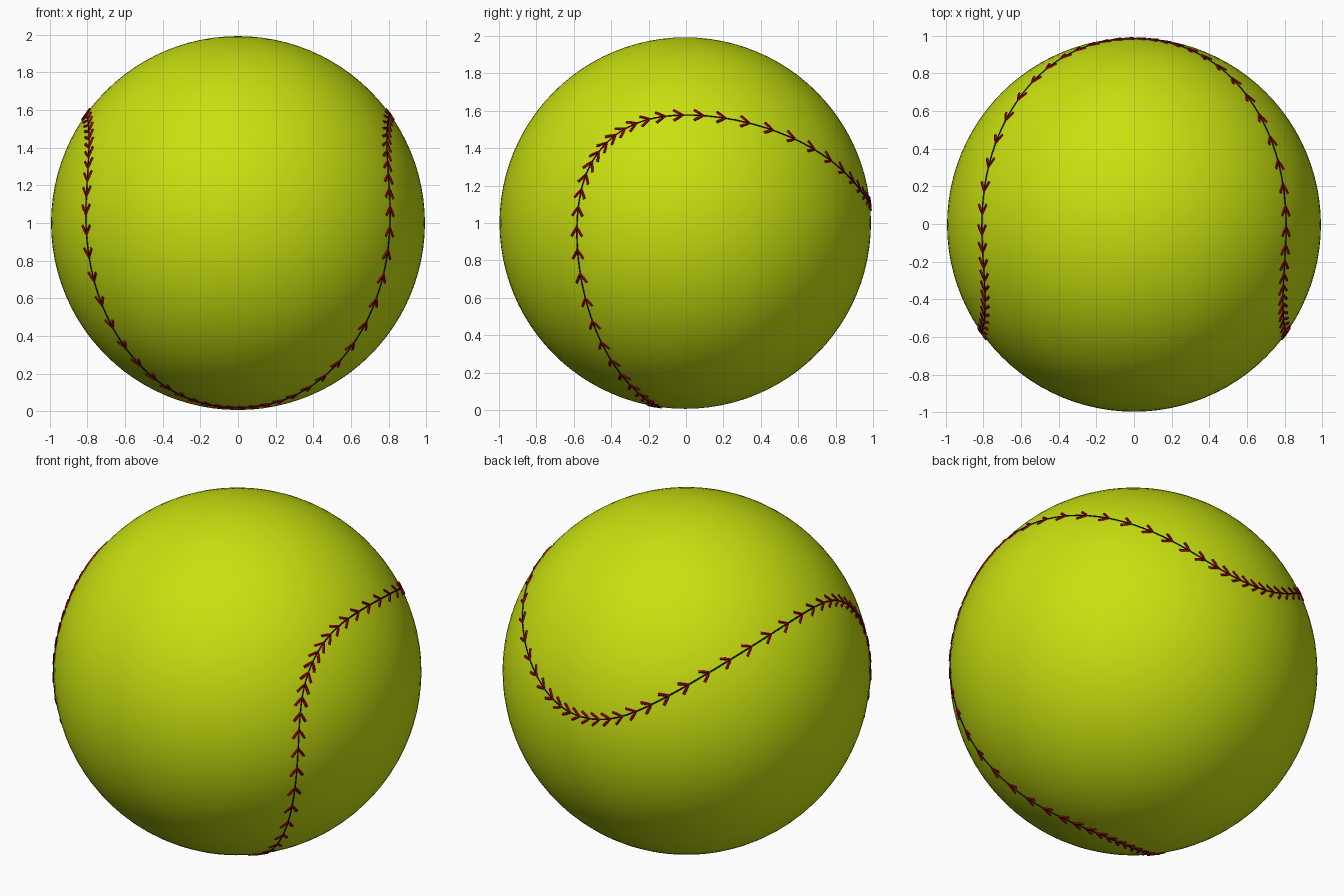
import bpy
import math
from mathutils import Vector, Matrix

if "Cube" in bpy.data.objects:
    bpy.data.objects.remove(bpy.data.objects["Cube"], do_unlink=True)

RADIUS = 0.993
CENTRE = Vector((0, -0.004, 1.0))
STITCHES = 80
TILT = Matrix.Rotation(math.radians(-1.8), 3, 'X')


def make_material(name, colour):
    mat = bpy.data.materials.new(name)
    mat.use_nodes = True
    mat.diffuse_color = (*colour, 1)
    bsdf = mat.node_tree.nodes["Principled BSDF"]
    bsdf.inputs["Base Color"].default_value = (*colour, 1)
    bsdf.inputs["Roughness"].default_value = 0.6
    return mat


def seam_direction(t):
    """Unit direction of the two-lobed seam, winding round a diagonal axis."""
    h = 0.64 * math.cos(2 * t) - 0.035 * math.cos(6 * t)
    r = math.sqrt(1 - h * h)
    axis = Vector((0, -1, 1)).normalized()
    across = Vector((0, 1, 1)).normalized()
    side = Vector((1, 0, 0))
    return TILT @ (axis * h + side * r * math.cos(t) + across * r * math.sin(t))


def make_tubes(name, paths, radius, closed, mat):
    """One mesh object made of round tubes along the given paths."""
    curve = bpy.data.curves.new(name, 'CURVE')
    curve.dimensions = '3D'
    curve.bevel_depth = radius
    curve.bevel_resolution = 1
    curve.use_fill_caps = True
    for path in paths:
        spline = curve.splines.new('POLY')
        spline.points.add(len(path) - 1)
        for point, co in zip(spline.points, path):
            point.co = (*co, 1)
        spline.use_cyclic_u = closed
    curve.materials.append(mat)
    obj = bpy.data.objects.new(name, curve)
    bpy.context.collection.objects.link(obj)
    bpy.ops.object.select_all(action='DESELECT')
    obj.select_set(True)
    bpy.context.view_layer.objects.active = obj
    bpy.ops.object.convert(target='MESH')
    bpy.ops.object.shade_smooth_by_angle()


# Ball
bpy.ops.mesh.primitive_uv_sphere_add(segments=96, ring_count=48, radius=RADIUS, location=CENTRE)
ball = bpy.context.object
ball.name = "ball"
ball.data.materials.append(make_material("yellow green leather", (0.58, 0.75, 0.005)))
bpy.ops.object.shade_smooth()

# Seam line
seam = [CENTRE + RADIUS * seam_direction(math.tau * i / 360) for i in range(360)]
make_tubes("seam", [seam], 0.004, True, make_material("dark seam", (0.01, 0.01, 0.005)))

# V-shaped stitches along the seam
stitches = []
for i in range(STITCHES):
    t = math.tau * (i + 0.5) / STITCHES
    normal = seam_direction(t)
    forward = (seam_direction(t + 0.01) - seam_direction(t - 0.01)).normalized()
    side = normal.cross(forward)
    tip = normal + forward * 0.02
    ends = [normal - forward * 0.03 + side * s * 0.034 for s in (-1, 1)]
    path = [ends[0], (ends[0] + tip) / 2, tip, (ends[1] + tip) / 2, ends[1]]
    stitches.append([CENTRE + p.normalized() * (RADIUS - 0.001) for p in path])
make_tubes("stitches", stitches, 0.008, False, make_material("red thread", (0.42, 0.0, 0.008)))
